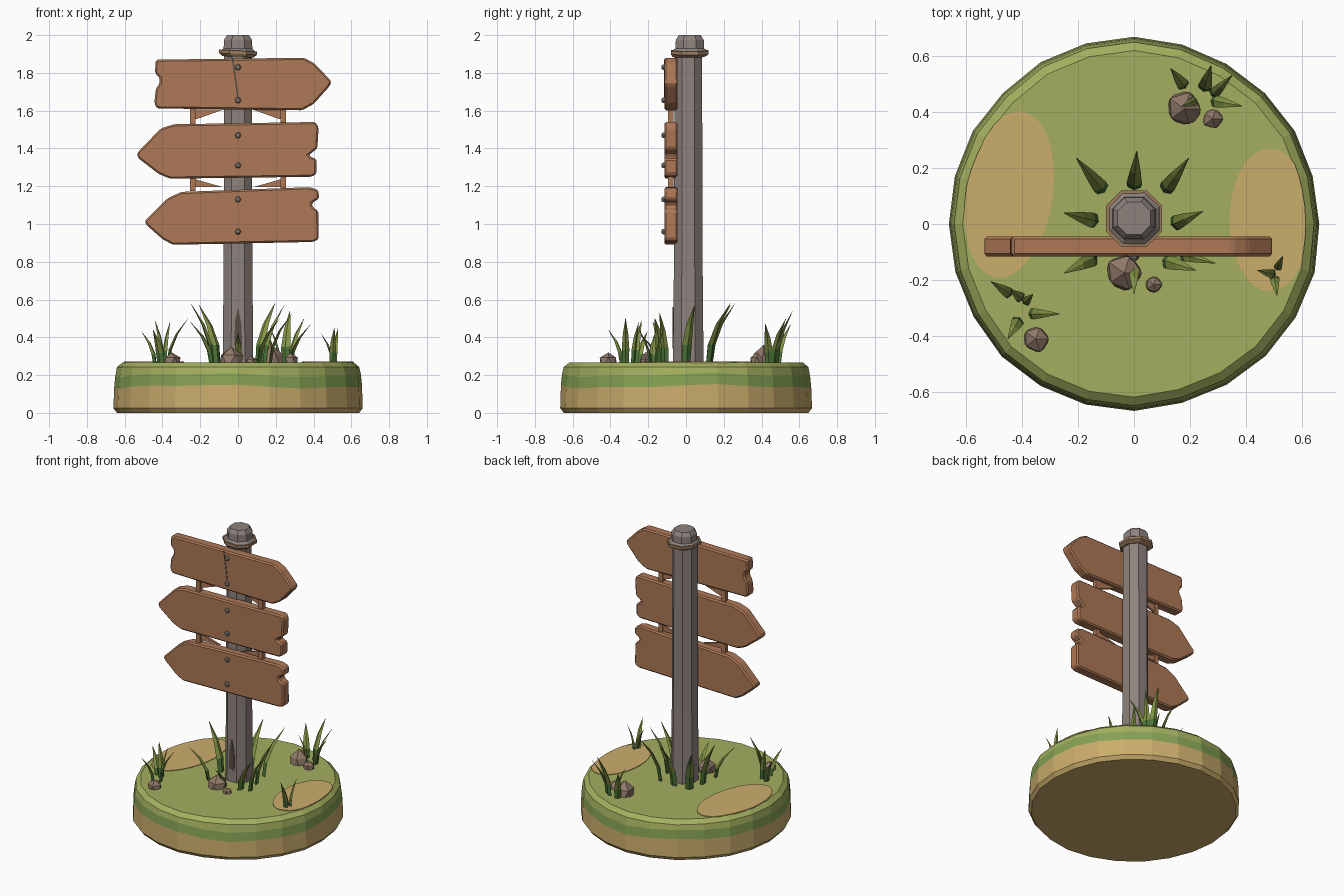
import bpy, bmesh, math, random
from mathutils import Vector

if "Cube" in bpy.data.objects:
    bpy.data.objects.remove(bpy.data.objects["Cube"])
random.seed(4)

def mat(name, r, g, b):
    m = bpy.data.materials.new(name)
    m.diffuse_color = (r, g, b, 1)
    m.use_nodes = True
    m.node_tree.nodes["Principled BSDF"].inputs["Base Color"].default_value = m.diffuse_color
    return m

GRASS = mat("grass top", .37, .43, .115)
BAND = mat("grass edge", .24, .36, .09)
SAND = mat("sand", .60, .42, .15)
POST = mat("weathered post", .27, .225, .205)
WOOD = mat("board wood", .42, .19, .095)
ROCK = mat("rock", .28, .19, .14)
BLADE_LOW = mat("blade base", .075, .18, .04)
BLADE_TOP = mat("blade tip", .23, .30, .06)
ROPE = mat("collar brown", .33, .20, .11)
CRACK = mat("dark crack", .10, .07, .06)

def finish(name, bm, *mats):
    bmesh.ops.recalc_face_normals(bm, faces=bm.faces[:])
    me = bpy.data.meshes.new(name)
    bm.to_mesh(me)
    bm.free()
    ob = bpy.data.objects.new(name, me)
    for m in mats:
        me.materials.append(m)
    bpy.context.collection.objects.link(ob)
    return ob

def loft(name, rings, mats, idx=None):
    """Skin closed rings of points; idx gives the material of each span."""
    bm = bmesh.new()
    vs = [[bm.verts.new(p) for p in r] for r in rings]
    n = len(rings[0])
    idx = idx or [0] * (len(rings) - 1)
    for k in range(len(rings) - 1):
        for i in range(n):
            j = (i + 1) % n
            f = bm.faces.new((vs[k][i], vs[k][j], vs[k + 1][j], vs[k + 1][i]))
            f.material_index = idx[k]
    bm.faces.new(vs[0]).material_index = idx[0]
    bm.faces.new(vs[-1]).material_index = idx[-1]
    return finish(name, bm, *mats)

def plate(name, pts, y0, y1, m, bevel=0):
    """Extrude an x-z outline along y."""
    bm = bmesh.new()
    f = bm.faces.new([bm.verts.new((x, y0, z)) for x, z in pts])
    ext = bmesh.ops.extrude_face_region(bm, geom=[f])
    bmesh.ops.translate(bm, vec=(0, y1 - y0, 0),
                        verts=[v for v in ext['geom'] if isinstance(v, bmesh.types.BMVert)])
    bmesh.ops.recalc_face_normals(bm, faces=bm.faces[:])
    if bevel:
        bmesh.ops.bevel(bm, geom=bm.edges[:], offset=bevel, segments=1, affect='EDGES')
    return finish(name, bm, m)

# Round ground base with a wavy grass edge
N = 24
ang = [2 * math.pi * i / N for i in range(N)]
jit = [random.uniform(-.006, .004) for _ in ang]
def ring(r, z, wave=0):
    return [((r + j) * math.cos(a), (r + j) * math.sin(a),
             z + wave * (math.sin(3 * a + 1) + .6 * math.sin(7 * a)))
            for a, j in zip(ang, jit)]
loft("ground_base",
     [ring(.645, 0), ring(.664, .025), ring(.66, .14, .008), ring(.654, .2, .008),
      ring(.645, .243), ring(.615, .268)],
     [SAND, BAND, GRASS], [0, 0, 1, 2, 2])

# Sandy patches on the grass
def patch(name, cx, cy, rx, ry, tilt):
    pts = []
    for i in range(28):
        a = 2 * math.pi * i / 28
        x, y = rx * math.cos(a), ry * math.sin(a)
        p = Vector((cx + x * math.cos(tilt) - y * math.sin(tilt),
                    cy + x * math.sin(tilt) + y * math.cos(tilt)))
        if p.length > .612:
            p *= .612 / p.length
        pts.append(p)
    loft(name, [[(p.x, p.y, z) for p in pts] for z in (.264, .272)], [SAND])
patch("sand_patch_left", -.445, .105, .155, .30, -.16)
patch("sand_patch_right", .485, .015, .145, .255, 0)

# Post: chamfered square, with a flared cap and collar
def octo(r, z, c=.45, cy=.012, tilt=0):
    k = r * c
    pts = [(r, -k), (r, k), (k, r), (-k, r), (-r, k), (-r, -k), (-k, -r), (k, -r)]
    return [(x, cy + y, z + tilt * x) for x, y in pts]
loft("post", [octo(.081, .25), octo(.076, .8), octo(.073, 1.92)], [POST])
loft("post_collar", [octo(.082, 1.885, tilt=-.05), octo(.1, 1.9, tilt=-.05, cy=.02),
                     octo(.1, 1.918, tilt=-.05, cy=.02)], [ROPE])
loft("post_cap", [octo(.097, 1.912, cy=.02, tilt=-.05), octo(.076, 1.93, cy=.02),
                  octo(.074, 1.975, cy=.02), octo(.058, 2.0, cy=.02)], [POST])
plate("post_crack", [(-.02, .36), (.022, .34), (.018, .47), (0, .56), (-.015, .49)],
      -.071, -.063, CRACK)

# Three arrow boards with chipped ends
Y0, Y1 = -.115, -.045
boards = {
    "top_board": [(-.435, 1.87), (.35, 1.88), (.405, 1.85), (.495, 1.755), (.485, 1.73),
                  (.40, 1.635), (.34, 1.602), (-.43, 1.612), (-.443, 1.64), (-.435, 1.715),
                  (-.415, 1.745), (-.415, 1.775), (-.44, 1.80)],
    "middle_board": [(-.535, 1.375), (-.41, 1.505), (-.34, 1.528), (.41, 1.54), (.427, 1.51),
                     (.42, 1.40), (.375, 1.365), (.385, 1.355), (.415, 1.345), (.415, 1.265),
                     (.39, 1.25), (-.36, 1.24), (-.42, 1.265), (-.53, 1.35)],
    "bottom_board": [(-.495, 1.015), (-.375, 1.135), (-.30, 1.17), (.38, 1.195), (.425, 1.18),
                     (.43, 1.135), (.39, 1.11), (.395, 1.09), (.425, 1.07), (.427, .92),
                     (.40, .905), (-.345, .89), (-.40, .92), (-.485, .995)],
}
for name, pts in boards.items():
    plate(name, pts, Y0, Y1, WOOD, .009)
plate("board_split", [(-.032, 1.87), (-.024, 1.87), (-.008, 1.76), (.003, 1.66), (-.003, 1.66),
                      (-.017, 1.76)], Y0 - .002, Y0 + .005, CRACK)

# Pegs and slanted braces between the boards
for row, (lo, hi) in enumerate([(1.52, 1.62), (1.175, 1.26)]):
    for s in (-1, 1):
        plate(f"peg_{row}_{s}", [(s * .225, lo), (s * .255, lo), (s * .255, hi), (s * .225, hi)],
              -.095, -.065, WOOD)
        top = hi - .015 if row == 0 else lo + .02
        tip = lo + .035 if row == 0 else hi - .025
        plate(f"brace_{row}_{s}", [(s * .08, top), (s * .24, top), (s * .25, tip), (s * .22, tip)],
              -.085, -.07, WOOD)

# Nails
for i, z in enumerate((1.83, 1.655, 1.47, 1.31, 1.13, .96)):
    loft(f"nail_{i}", [[(r * math.cos(a), y, z + r * math.sin(a))
                        for a in [k * math.pi / 3 for k in range(6)]]
                       for r, y in ((.017, -.11), (.017, -.122), (.01, -.13))], [POST])

# Grass blades: base xy, tip xy, tip height, width
def blade(name, bx, by, tx, ty, h, w=.055):
    b, t = Vector((bx, by, .255)), Vector((tx, ty, h))
    d = Vector((tx - bx, ty - by, 0)).normalized()
    side = Vector((-d.y, d.x, 0))
    rings = []
    for s, k in ((0, .85), (.33, 1), (.66, .72), (1, .05)):
        p = b.lerp(t, s * s)
        p.z = b.z + (h - b.z) * s
        u, v = side * w * k / 2, d * w * k * .22
        rings.append([p + u, p + v, p - u, p - v])
    loft(name, rings, [BLADE_LOW, BLADE_TOP], [0, 1, 1])

blades = [
    # ring around the post
    (0, .13, .01, .26, .58), (-.11, .12, -.205, .235, .57), (.11, .12, .195, .235, .58),
    (-.135, .01, -.25, .04, .58), (.14, .0, .245, .045, .57), (-.14, -.12, -.25, -.175, .48),
    (.11, -.13, .22, -.165, .5), (0, -.15, 0, -.25, .42, .04), (.17, -.11, .29, -.14, .53, .04),
    # front left tuft
    (-.44, -.25, -.51, -.205, .43, .04), (-.40, -.265, -.44, -.235, .49, .04),
    (-.41, -.34, -.45, -.41, .44, .045), (-.37, -.32, -.265, -.32, .5, .04),
    (-.39, -.28, -.36, -.25, .48, .035),
    # back right tuft
    (.18, .49, .13, .555, .47, .045), (.25, .48, .275, .565, .54, .05),
    (.28, .46, .35, .53, .5, .04), (.28, .44, .385, .42, .47, .045), (.22, .44, .17, .42, .45, .035),
    # right tuft
    (.50, -.18, .44, -.165, .42, .035), (.51, -.16, .53, -.115, .45, .03),
    (.50, -.19, .51, -.255, .45, .035)]
for i, args in enumerate(blades):
    blade(f"grass_blade_{i}", *args)

# Faceted rocks
def rock(name, x, y, r, top):
    bm = bmesh.new()
    bmesh.ops.create_icosphere(bm, subdivisions=1, radius=1)
    for v in bm.verts:
        k = random.uniform(.9, 1.1)
        v.co = (x + v.co.x * r * k, y + v.co.y * r * k, .27 + v.co.z * (top - .27))
    finish(name, bm, ROCK)
for i, args in enumerate([(-.035, -.175, .07, .35), (.07, -.215, .032, .30),
                          (-.35, -.41, .05, .32), (.18, .41, .068, .36), (.28, .375, .038, .32)]):
    rock(f"rock_{i}", *args)
